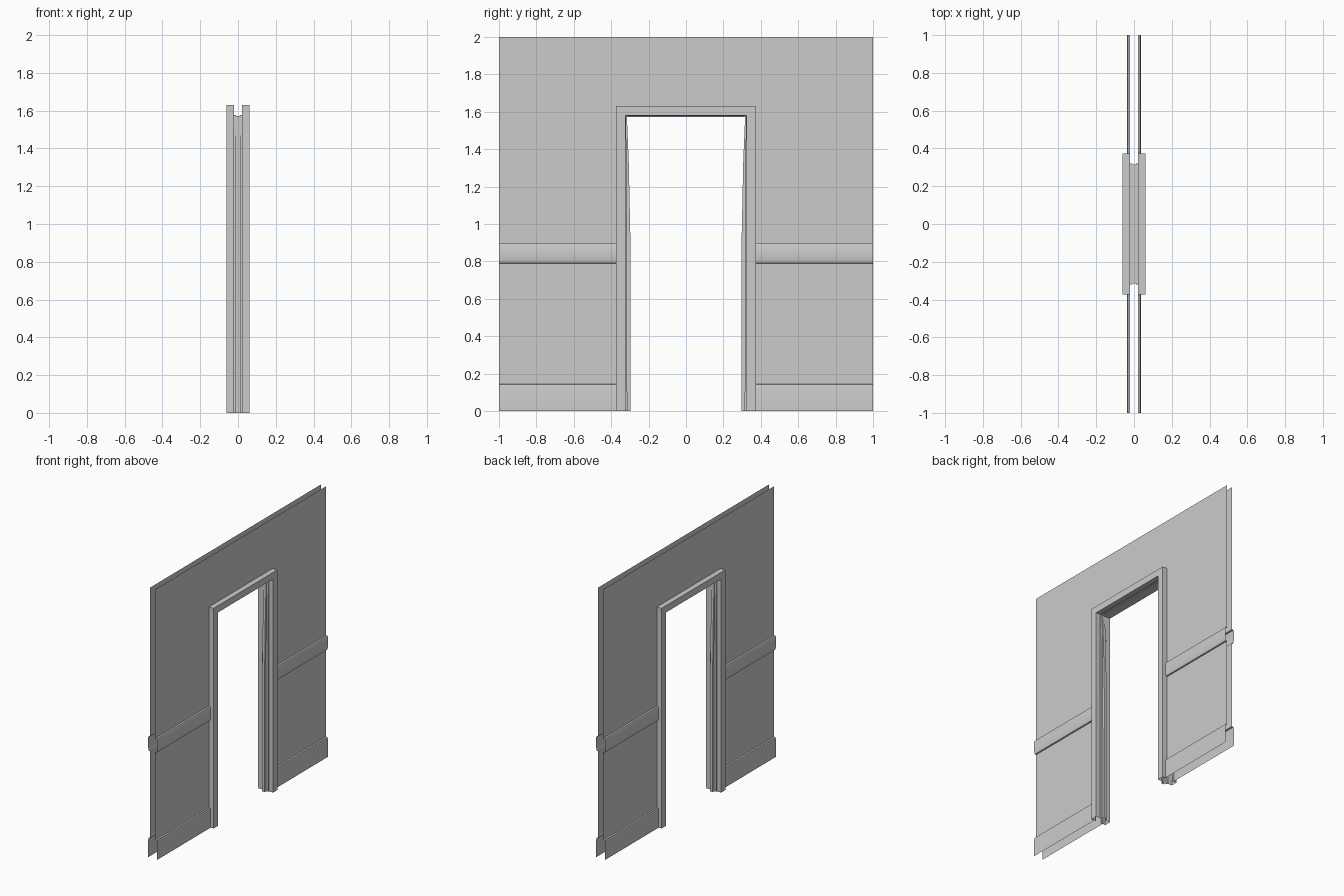
import bpy

if "Cube" in bpy.data.objects:
    bpy.data.objects.remove(bpy.data.objects["Cube"])

WALL_X = 0.022      # half gap between the two wall skins
OUT_Y, OUT_Z = 0.373, 1.63   # outer edge of the door casing


def sheet(name, rows, flip=False):
    """Skin consecutive rows of points, then mirror to all four quadrants."""
    n = len(rows[0])
    verts = [p for row in rows for p in row]
    faces = []
    for k in range(len(rows) - 1):
        for i in range(n - 1):
            a, b = k * n + i, (k + 1) * n + i
            f = (a, a + 1, b + 1, b)
            faces.append(f[::-1] if flip else f)
    mesh = bpy.data.meshes.new(name)
    mesh.from_pydata(verts, [], faces)
    ob = bpy.data.objects.new(name, mesh)
    bpy.context.collection.objects.link(ob)
    mod = ob.modifiers.new("mirror", 'MIRROR')
    mod.use_axis = (True, True, False)
    mod.merge_threshold = 0.0005
    return ob


def wall(name, profile, y0):
    """Extrude an (x, z) wall profile along y to the wall end."""
    return sheet(name, [[(x, y0, z), (x, 1.0, z)] for x, z in profile])


# Side walls: skirting board and chair rail are folded into one profile
side_profile = [
    (0.037, 0.0), (0.037, 0.125), (0.033, 0.143), (WALL_X, 0.145),
    (WALL_X, 0.79), (0.031, 0.792), (0.034, 0.80), (0.036, 0.815), (0.037, 0.83),
    (0.037, 0.885), (0.033, 0.895), (WALL_X, 0.897), (WALL_X, 1.61),
]
side = wall("side_wall", side_profile, 0.36)
bpy.context.view_layer.objects.active = side
side.select_set(True)
bpy.ops.object.shade_smooth_by_angle(angle=0.6)

# Wall above the doorway
wall("upper_wall", [(WALL_X, 1.61), (WALL_X, 2.0)], 0.0)


# Door frame: casing, jamb and stop as one stepped section swept round the opening
def section(jamb, stop):
    return [(WALL_X, 0.0), (0.061, 0.0), (0.061, 0.05), (0.026, 0.05),
            (0.024, jamb), (0.010, jamb), (0.010, stop), (0.0, stop)]


rows = []
for z, jamb, stop in [(0.0, 0.059, 0.075), (0.95, 0.058, 0.075), (1.33, 0.055, 0.067)]:
    rows.append([(x, OUT_Y - d, z) for x, d in section(jamb, stop)])
top = section(0.052, 0.057)
rows.append([(x, OUT_Y - d, OUT_Z - d) for x, d in top])
rows.append([(x, 0.0, OUT_Z - d) for x, d in top])
sheet("door_frame", rows, flip=True)
